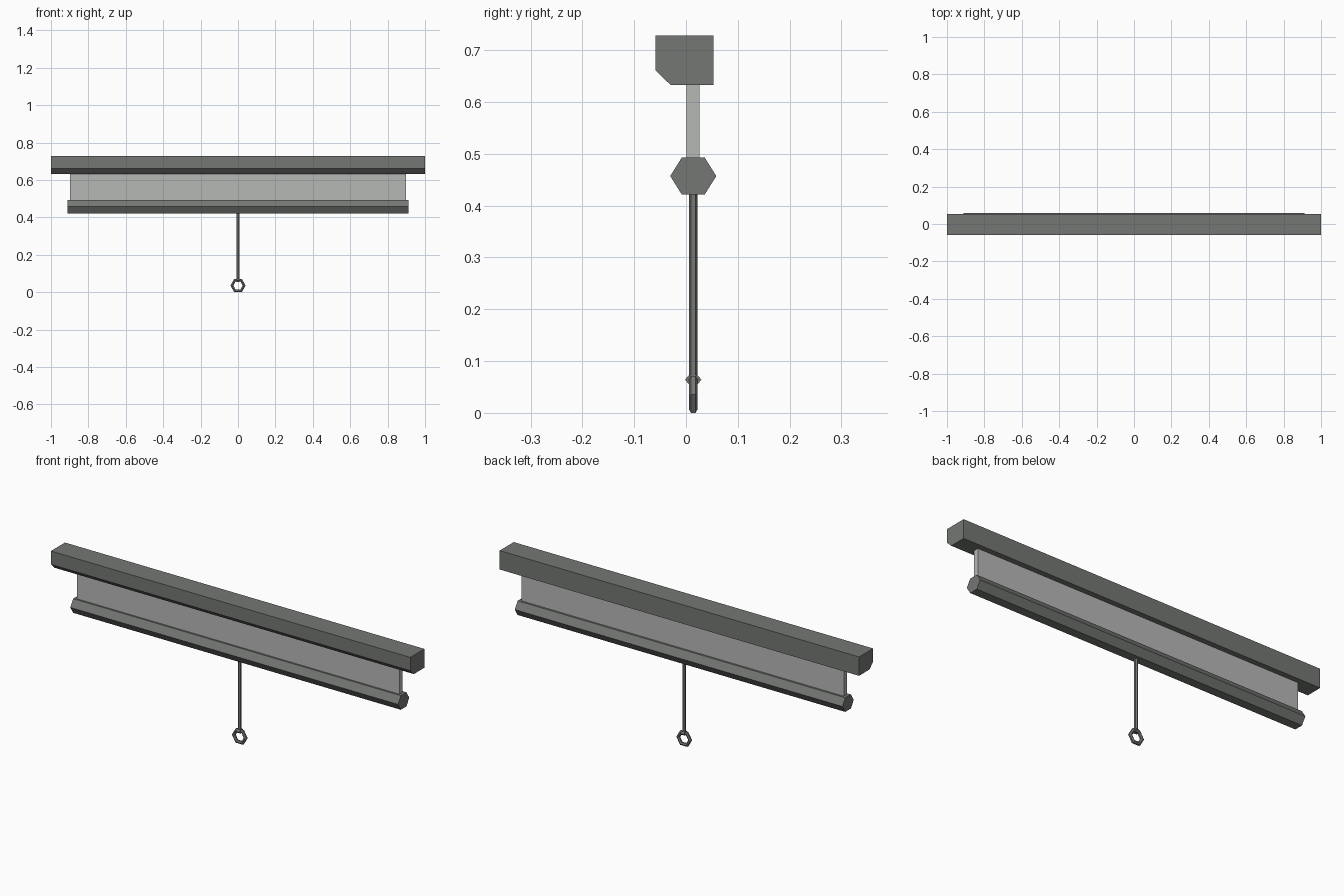
import bpy, bmesh, math

if "Cube" in bpy.data.objects:
    bpy.data.objects.remove(bpy.data.objects["Cube"])

def material(name, rgb):
    m = bpy.data.materials.new(name)
    m.diffuse_color = (*rgb, 1)
    m.use_nodes = True
    m.node_tree.nodes["Principled BSDF"].inputs["Base Color"].default_value = m.diffuse_color
    return m

GREY = material("dark grey", (0.175, 0.185, 0.172))
FABRIC = material("light grey fabric", (0.47, 0.48, 0.47))
CY = 0.014  # depth of the blind, bar and cord

def finish(name, bm, mat):
    bmesh.ops.recalc_face_normals(bm, faces=bm.faces)
    me = bpy.data.meshes.new(name)
    bm.to_mesh(me)
    bm.free()
    me.materials.append(mat)
    ob = bpy.data.objects.new(name, me)
    bpy.context.collection.objects.link(ob)
    return ob

def prism_x(name, profile, half, mat):
    """Extrude a (y, z) profile along x, symmetric about x = 0."""
    bm = bmesh.new()
    face = bm.faces.new([bm.verts.new((-half, y, z)) for y, z in profile])
    ext = bmesh.ops.extrude_face_region(bm, geom=[face])["geom"]
    bmesh.ops.translate(bm, vec=(2 * half, 0, 0),
                        verts=[v for v in ext if isinstance(v, bmesh.types.BMVert)])
    return finish(name, bm, mat)

def hexagon(cy, cz, ry, hz):
    """Six-sided outline with points along y and flats at top and bottom."""
    return [(cy + ry * math.cos(i * math.pi / 3),
             cz + hz * math.sin(i * math.pi / 3) / math.sin(math.pi / 3)) for i in range(6)]

# Head box with chamfered lower front edge
prism_x("head_box", [(-0.059, 0.728), (0.053, 0.728), (0.053, 0.633),
                     (-0.030, 0.633), (-0.059, 0.661)], 1.0, GREY)

# Fabric sheet and hexagonal bottom bar
prism_x("fabric_sheet", [(0.001, 0.64), (0.026, 0.64), (0.026, 0.485), (0.001, 0.485)],
        0.897, FABRIC)
prism_x("bottom_bar", hexagon(CY, 0.457, 0.0445, 0.0355), 0.912, GREY)

# Pull cord
bm = bmesh.new()
bmesh.ops.create_cone(bm, cap_ends=True, segments=6, radius1=0.0085, radius2=0.0085, depth=0.365)
bmesh.ops.translate(bm, vec=(0, CY, 0.2475), verts=bm.verts)
finish("pull_cord", bm, GREY)

# Knot joining cord and ring
prism_x("cord_knot", hexagon(CY, 0.064, 0.016, 0.009), 0.009, GREY)

# Pull ring: hexagonal loop with a hexagonal section
bm = bmesh.new()
section = hexagon(0, 0, 0.0085, 0.008)
loops = []
for i in range(6):
    a = i * math.pi / 3
    loops.append([bm.verts.new(((0.033 + r) * math.cos(a), CY + y,
                                0.0357 + (0.033 + r) * math.sin(a))) for y, r in section])
for i in range(6):
    p, q = loops[i], loops[(i + 1) % 6]
    for j in range(6):
        k = (j + 1) % 6
        bm.faces.new((p[j], p[k], q[k], q[j]))
finish("pull_ring", bm, GREY)
